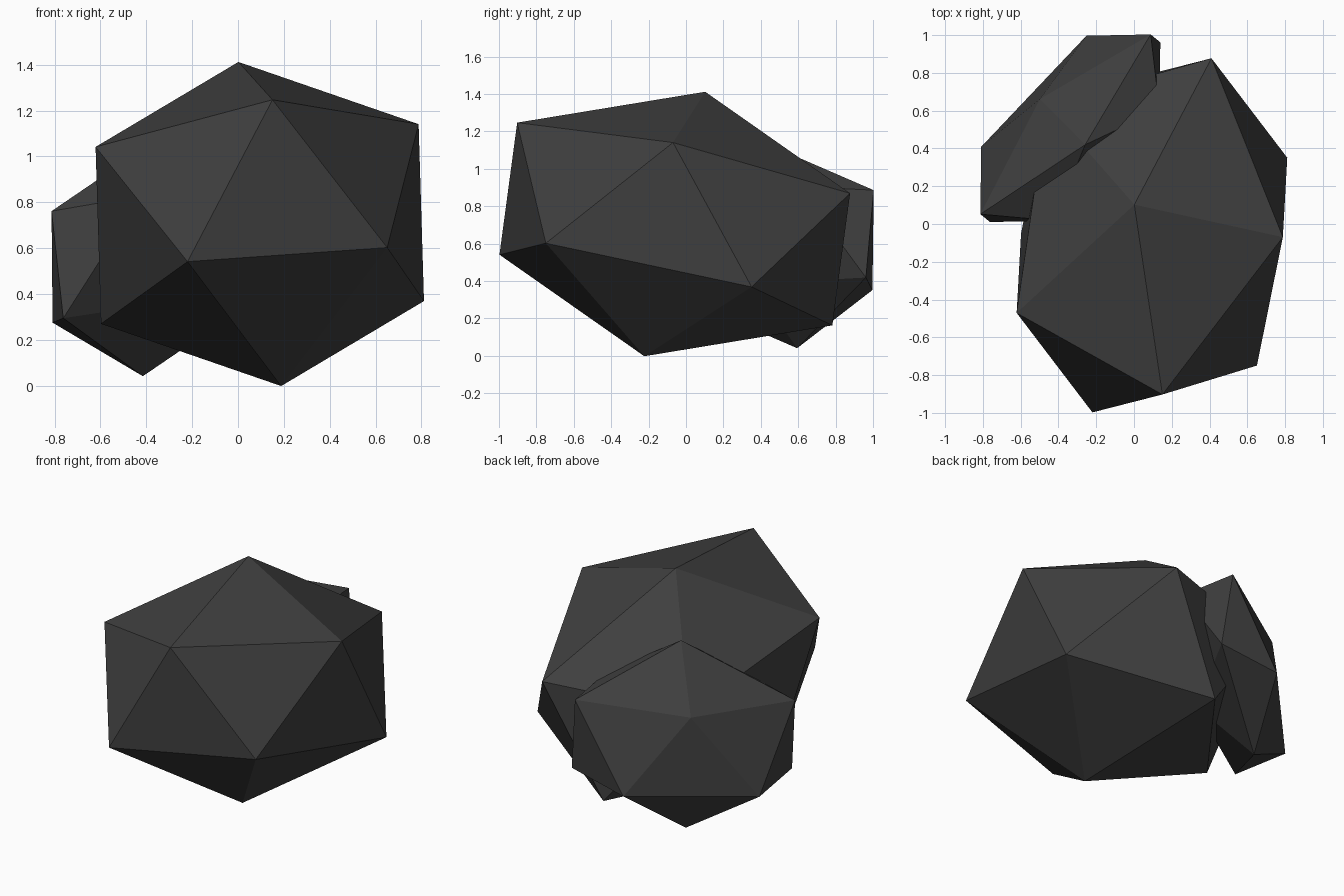
import bpy
import bmesh
import math
from mathutils import Matrix, Vector

default = bpy.data.objects.get("Cube")
if default:
    bpy.data.objects.remove(default, do_unlink=True)

# Dark stone material
stone = bpy.data.materials.new("dark_stone")
stone.use_nodes = True
color = (0.05, 0.05, 0.05, 1.0)
stone.diffuse_color = color
bsdf = next(n for n in stone.node_tree.nodes if n.type == 'BSDF_PRINCIPLED')
bsdf.inputs["Base Color"].default_value = color
bsdf.inputs["Roughness"].default_value = 0.9

# Six axes of a regular icosahedron: the pole and its ring, counter-clockwise
ring_z = 1 / math.sqrt(5)
ring_r = 2 * ring_z
AXES = [Vector((0, 0, 1))] + [
    Vector((ring_r * math.cos(a), ring_r * math.sin(a), ring_z))
    for a in (math.tau * i / 5 for i in range(5))]


def rock(name, centre, corners):
    """Stretch and skew an icosahedron so its pole and ring fit the corners."""
    centre = Vector(centre)
    fit = Matrix(((0, 0, 0),) * 3)
    for corner, axis in zip(corners, AXES):
        offset = Vector(corner) - centre
        fit += Matrix([axis * (c / 2) for c in offset])
    bm = bmesh.new()
    bmesh.ops.create_icosphere(bm, subdivisions=1, radius=1)
    for v in bm.verts:
        v.co = fit @ v.co + centre
    bmesh.ops.recalc_face_normals(bm, faces=bm.faces)
    mesh = bpy.data.meshes.new(name)
    bm.to_mesh(mesh)
    bm.free()
    mesh.materials.append(stone)
    obj = bpy.data.objects.new(name, mesh)
    bpy.context.collection.objects.link(obj)
    return obj


# Large boulder
rock("large_rock", (0.095, -0.06, 0.705), [
    (0, 0.10, 1.41), (0.15, -0.90, 1.25), (0.79, -0.07, 1.14),
    (0.41, 0.88, 0.87), (-0.46, 0.63, 0.81), (-0.62, -0.47, 1.04)])

# Small boulder leaning against its back right side
rock("small_rock", (-0.337, 0.507, 0.59), [
    (-0.50, 0.66, 0.80), (-0.26, 0.425, 1.14), (0.09, 1.0, 0.88),
    (-0.25, 1.0, 0.355), (-0.81, 0.41, 0.27), (-0.81, 0.05, 0.76)])
